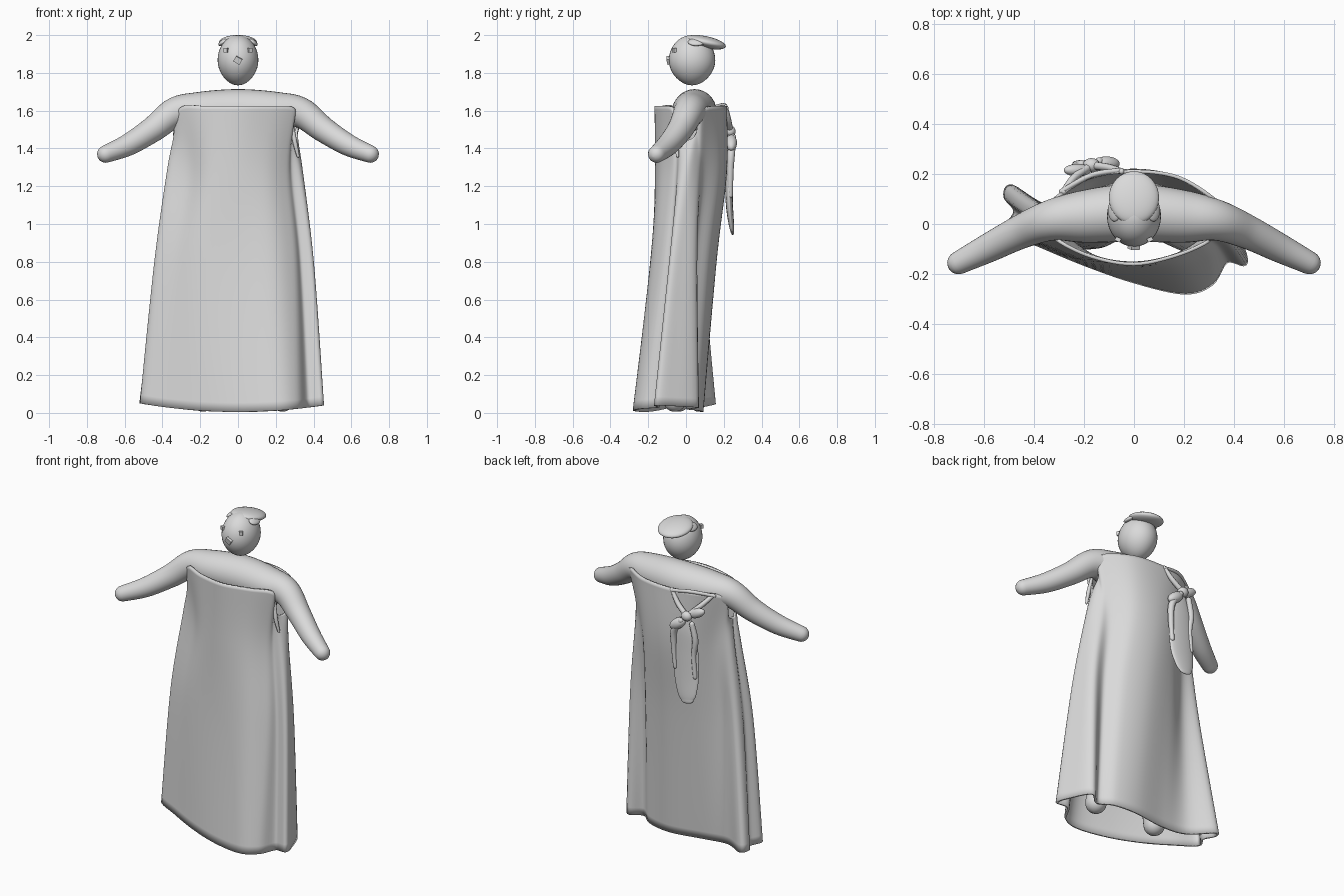
import bpy, bmesh, math
from mathutils import Vector, Matrix

if "Cube" in bpy.data.objects:
    bpy.data.objects.remove(bpy.data.objects["Cube"])

GREY = bpy.data.materials.new("plain_grey")
GREY.diffuse_color = (0.7, 0.7, 0.7, 1)
GREY.use_nodes = True
GREY.node_tree.nodes["Principled BSDF"].inputs["Base Color"].default_value = GREY.diffuse_color


def finish(name, bm):
    bmesh.ops.recalc_face_normals(bm, faces=bm.faces)
    me = bpy.data.meshes.new(name)
    bm.to_mesh(me)
    bm.free()
    me.materials.append(GREY)
    for p in me.polygons:
        p.use_smooth = True
    ob = bpy.data.objects.new(name, me)
    bpy.context.collection.objects.link(ob)
    return ob


def spline(pts, n, closed=False):
    """Catmull-Rom through pts, n steps per span."""
    m, out = len(pts), []
    get = (lambda i: pts[i % m]) if closed else (lambda i: pts[max(0, min(m - 1, i))])
    for i in range(m if closed else m - 1):
        a, b, c, d = (get(i + k) for k in (-1, 0, 1, 2))
        for s in range(n):
            t = s / n
            out.append(0.5 * (2 * b + (c - a) * t + (2 * a - 5 * b + 4 * c - d) * t * t
                              + (3 * b - a - 3 * c + d) * t ** 3))
    if not closed:
        out.append(pts[-1].copy())
    return out


def loft(name, rings, caps=True):
    bm = bmesh.new()
    vs = [[bm.verts.new(p) for p in r] for r in rings]
    n = len(vs[0])
    for a, b in zip(vs, vs[1:]):
        for i in range(n):
            bm.faces.new((a[i], a[(i + 1) % n], b[(i + 1) % n], b[i]))
    if caps:
        bm.faces.new(vs[0])
        bm.faces.new(vs[-1][::-1])
    return finish(name, bm)


def tube(name, pts, sides=24, steps=6, flat=1.0, end_scale=1.0):
    """Round-ended tube; each point is x, y, z, radius."""
    path = spline([Vector(p) for p in pts], steps)
    for end, nxt in ((0, 1), (-1, -2)):
        e = path[end]
        d = (e.xyz - path[nxt].xyz).normalized()
        r = e[3]
        ext = []
        for k in range(1, 6):
            a = k * math.pi / 2 / 5
            c = e.xyz + d * r * math.sin(a) * end_scale
            ext.append(Vector((c.x, c.y, c.z, max(r * math.cos(a), r * 0.03))))
        path = ext[::-1] + path if end == 0 else path + ext
    rings = []
    for i, p in enumerate(path):
        d = (path[min(i + 1, len(path) - 1)].xyz - path[max(i - 1, 0)].xyz).normalized()
        v = Vector((0, 1, 0))
        v = (v - d * v.dot(d)).normalized()
        u = d.cross(v)
        rings.append([p.xyz + (u * math.cos(a) + v * math.sin(a) * flat) * p[3]
                      for a in (2 * math.pi * k / sides for k in range(sides))])
    return loft(name, rings)


def ball(name, loc, size, rot=(0, 0, 0), shape=None):
    bm = bmesh.new()
    bmesh.ops.create_uvsphere(bm, u_segments=32, v_segments=20, radius=1)
    for v in bm.verts:
        if shape:
            shape(v.co)
        v.co = Vector(a * b for a, b in zip(v.co, size))
    ob = finish(name, bm)
    ob.location, ob.rotation_euler = loc, rot
    return ob


def block(name, loc, size, rot):
    bm = bmesh.new()
    bmesh.ops.create_cube(bm, size=1, matrix=Matrix.Diagonal((*size, 1)))
    ob = finish(name, bm)
    for p in ob.data.polygons:
        p.use_smooth = False
    ob.location, ob.rotation_euler = loc, rot


# Gown: four draped cross-sections, going round from the right side past the front
hem = [(.43, -.08), (.445, -.16), (.37, -.15), (.31, -.24), (.20, -.275), (0, -.23),
       (-.2, -.16), (-.38, -.085), (-.51, -.03), (-.475, .05), (-.515, .11), (-.485, .15),
       (-.34, .06), (-.17, .055), (.05, .085), (.20, .065), (.285, .01), (.365, .06)]
knee = [(.385, -.03), (.39, -.08), (.33, -.08), (.29, -.13), (.18, -.18), (0, -.172),
        (-.2, -.14), (-.33, -.085), (-.433, -.045), (-.41, .01), (-.425, .05), (-.40, .085),
        (-.30, .065), (-.17, .12), (.02, .155), (.18, .12), (.26, .04), (.345, .05)]
waist = [(.335, .01), (.325, -.03), (.28, -.045), (.25, -.08), (.15, -.135), (0, -.157),
         (-.15, -.135), (-.26, -.065), (-.365, -.02), (-.35, .02), (-.36, .04), (-.345, .07),
         (-.27, .095), (-.15, .18), (0, .21), (.15, .18), (.25, .09), (.30, .06)]
neckline = [(.31, .03), (.29, -.02), (.28, -.05), (.295, -.07), (.17, -.125), (0, -.16),
            (-.17, -.13), (-.305, -.065), (-.335, -.01), (-.33, .01), (-.335, .03), (-.335, .06),
            (-.33, .09), (-.18, .185), (0, .21), (.18, .185), (.33, .09), (.31, .06)]
top_z = [1.45, 1.45, 1.53, 1.615] + [1.625] * 3 + [1.615, 1.46, 1.44, 1.44, 1.47, 1.6] + [1.625] * 3 + [1.61, 1.5]
levels = [[Vector((x, y, 0.005 + 0.17 * x * x)) for x, y in hem],
          [Vector((x, y, 0.8)) for x, y in knee],
          [Vector((x, y, 1.28)) for x, y in waist],
          [Vector((x, y, z)) for (x, y), z in zip(neckline, top_z)]]
columns = list(zip(*[spline(l, 6, True) for l in levels]))
columns = [spline(list(c), 10) for c in columns]
gown = loft("gown", list(zip(*columns)), caps=False)
mod = gown.modifiers.new("cloth_thickness", 'SOLIDIFY')
mod.thickness, mod.offset = 0.014, 0

# Arms and shoulders in one sweep
half = [(.70, -.155, 1.37, .046), (.58, -.095, 1.42, .058), (.45, -.03, 1.502, .068),
        (.33, .015, 1.59, .082), (.2, .03, 1.595, .105)]
tube("arms_and_shoulders", [(-x, *r) for x, *r in half] + [(0, .045, 1.598, .116)] + half[::-1], 32, 6)

# Torso and legs hidden under the gown
tube("torso", [(0, .055, 1.5, .23), (0, .05, 1.25, .2), (0, .035, .95, .22)], 32, 6, 0.5, 0.5)
for x, y, side in ((.235, -.06, "right"), (-.185, -.04, "left")):
    tube(side + "_leg", [(x * .5, .02, .9, .085), (x * .75, -.02, .5, .075), (x, y, .068, .062)])


# Egg-shaped head, narrower at the chin
def egg(co):
    if co.z < 0:
        k = 1 - 0.1 * co.z * co.z
        co.x *= k
        co.y *= k


ball("head", (0, .032, 1.867), (.108, .123, .133), shape=egg)
ball("hair_cap", (0, .105, 1.962), (.1, .108, .032), (math.radians(-12), 0, 0))
for s, side in ((1, "right"), (-1, "left")):
    ball(side + "_hair_tuft", (s * .078, .055, 1.963), (.03, .045, .014), (0, s * .6, 0))
    block(side + "_eye", (s * .064, -.062, 1.92), (.022, .016, .024), (0, 0, s * .5))
block("nose", (0, -.086, 1.868), (.038, .03, .032), (0.2, math.radians(30), 0))

# Bow on the back: cords to the neckline, knot, loops and hanging tails
knot = (-.17, .235, 1.49)
tube("bow_cord_left", [(-.28, .13, 1.61, .013), (-.24, .185, 1.56, .015), (*knot, .016)], 10)
tube("bow_cord_right", [(-.05, .21, 1.62, .012), (-.10, .225, 1.55, .015), (*knot, .016)], 10)
tube("bow_neck_cord", [(-.29, .13, 1.61, .01), (-.17, .195, 1.63, .011), (-.05, .215, 1.615, .01)], 10)
ball("bow_knot", knot, (.034, .028, .03))
ball("bow_loop_left", (-.225, .215, 1.515), (.06, .025, .028), (0, .45, 0))
ball("bow_loop_right", (-.11, .24, 1.43), (.06, .03, .032), (0, .6, 0))
tube("bow_tail_wide", [(-.17, .225, 1.46, .03), (-.16, .225, 1.38, .07), (-.16, .225, 1.25, .085),
                       (-.165, .23, 1.1, .085), (-.175, .24, 1.0, .065), (-.18, .245, .965, .045)],
     20, 6, 0.22, 0.5)
tube("bow_tail_fold", [(-.21, .24, 1.45, .016), (-.23, .235, 1.35, .018), (-.22, .235, 1.25, .015),
                       (-.23, .235, 1.12, .014)], 12)
tube("bow_tail_thin", [(-.14, .25, 1.46, .016), (-.085, .24, 1.38, .02), (-.08, .235, 1.28, .017),
                       (-.09, .235, 1.15, .013)], 12)

# Loose cord under the right arm
tube("side_cord", [(.285, -.04, 1.53, .009), (.30, -.05, 1.44, .012), (.318, -.045, 1.36, .008)], 10)
